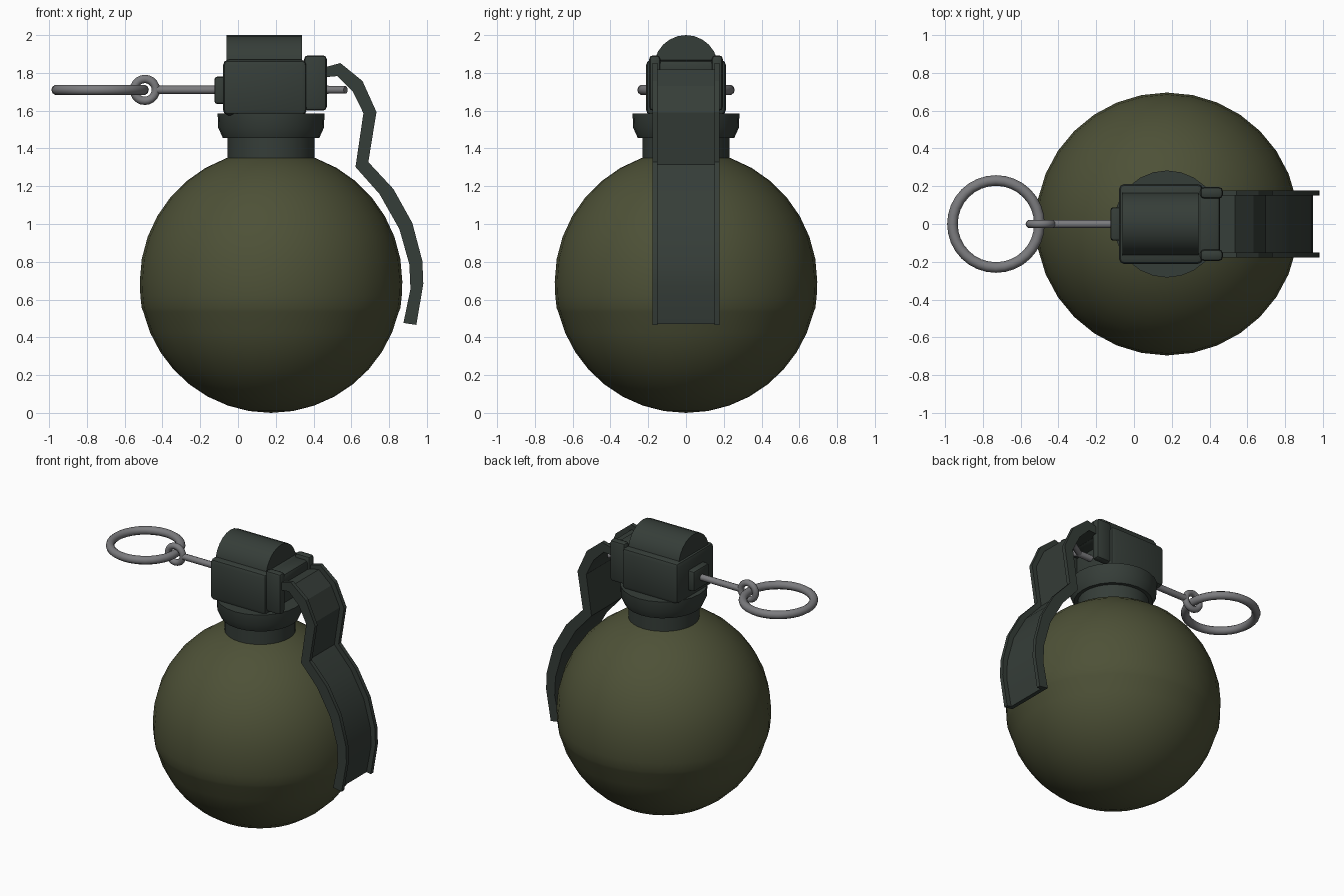
import bpy, bmesh, math
from mathutils import Matrix, Vector

if "Cube" in bpy.data.objects:
    bpy.data.objects.remove(bpy.data.objects["Cube"])

CX = 0.175   # axis of the body
PIN_Z = 1.71


def material(name, rgb):
    m = bpy.data.materials.new(name)
    m.diffuse_color = (*rgb, 1)
    m.use_nodes = True
    m.node_tree.nodes["Principled BSDF"].inputs["Base Color"].default_value = m.diffuse_color
    return m


OLIVE = material("olive_paint", (0.075, 0.082, 0.038))
DARK = material("dark_green_metal", (0.036, 0.047, 0.040))
STEEL = material("steel", (0.20, 0.20, 0.21))


def finish(name, bm, mat, angle=35):
    bmesh.ops.recalc_face_normals(bm, faces=bm.faces)
    me = bpy.data.meshes.new(name)
    bm.to_mesh(me)
    bm.free()
    me.materials.append(mat)
    me.shade_smooth()
    me.set_sharp_from_angle(angle=math.radians(angle))
    ob = bpy.data.objects.new(name, me)
    bpy.context.collection.objects.link(ob)
    return ob


def lathe(name, profile, mat, steps=32):
    """Revolve (radius, z) points about the body axis."""
    bm = bmesh.new()
    vs = [bm.verts.new((CX + r, 0, z)) for r, z in profile]
    es = [bm.edges.new(p) for p in zip(vs, vs[1:])]
    bmesh.ops.spin(bm, geom=vs + es, cent=(CX, 0, 0), axis=(0, 0, 1),
                   angle=math.tau, steps=steps)
    bmesh.ops.remove_doubles(bm, verts=bm.verts, dist=1e-4)
    return finish(name, bm, mat)


def box(name, x, y, z, mat, bevel=0.02):
    bm = bmesh.new()
    size = [b - a for a, b in (x, y, z)]
    mid = [(a + b) / 2 for a, b in (x, y, z)]
    bmesh.ops.create_cube(bm, size=1, matrix=Matrix.Translation(mid) @ Matrix.Diagonal((*size, 1)))
    bmesh.ops.bevel(bm, geom=list(bm.edges), offset=bevel, segments=2,
                    profile=0.5, affect='EDGES')
    return finish(name, bm, mat)


def rod(name, a, b, r, mat, sides=10):
    a, b = Vector(a), Vector(b)
    bm = bmesh.new()
    rot = (b - a).to_track_quat('Z', 'Y').to_matrix().to_4x4()
    bmesh.ops.create_cone(bm, cap_ends=True, segments=sides, radius1=r, radius2=r,
                          depth=(b - a).length,
                          matrix=Matrix.Translation((a + b) / 2) @ rot)
    return finish(name, bm, mat, 45)


def torus(name, loc, major, minor, mat, rot=(0, 0, 0), steps=32):
    bpy.ops.mesh.primitive_torus_add(location=loc, rotation=rot, major_radius=major,
                                     minor_radius=minor, major_segments=steps,
                                     minor_segments=10)
    ob = bpy.context.object
    ob.name = name
    ob.data.materials.append(mat)
    ob.data.shade_smooth()
    return ob


def strip(bm, inner, outer, y0, y1):
    """Solid band between two xz paths, from y0 to y1."""
    rows = []
    for (ax, az), (bx, bz) in zip(inner, outer):
        rows.append([bm.verts.new(p) for p in
                     ((ax, y0, az), (bx, y0, bz), (bx, y1, bz), (ax, y1, az))])
    for p, q in zip(rows, rows[1:]):
        for i in range(4):
            j = (i + 1) % 4
            bm.faces.new((p[i], p[j], q[j], q[i]))
    bm.faces.new(rows[0])
    bm.faces.new(rows[-1])


# Body: upper shell overlapping a slightly smaller lower bowl
R, CZ = 0.695, 0.695
upper = [(R * math.sin(t), CZ + R * math.cos(t))
         for t in (math.pi / 2 * i / 9 for i in range(10))]
lower = [(R * math.sin(t), CZ + R * math.cos(t))
         for t in (1.803 + (math.pi - 1.803) * i / 8 for i in range(9))]
lathe("body", upper + [(0.692, 0.62), (0.685, 0.555)] + lower, OLIVE)

# Neck and collar
lathe("neck", [(0, 1.30), (0.23, 1.30), (0.23, 1.48), (0, 1.48)], DARK)
lathe("collar", [(0, 1.455), (0.255, 1.455), (0.28, 1.51), (0.283, 1.585), (0, 1.585)], DARK, 24)

# Fuse head with rounded top
box("fuse_head", (-0.08, 0.365), (-0.212, 0.212), (1.575, 1.87), DARK, 0.03)
rod("head_top", (-0.06, 0, 1.83), (0.34, 0, 1.83), 0.17, DARK, 24)
box("pin_boss", (-0.125, -0.06), (-0.088, 0.088), (1.635, 1.78), DARK, 0.015)

# Hinge ears and crossbar
for side, s in (("front", -1), ("back", 1)):
    ys = sorted((s * 0.135, s * 0.195))
    box("hinge_ear_" + side, (0.35, 0.47), ys, (1.60, 1.893), DARK, 0.02)
box("hinge_crossbar", (0.34, 0.455), (-0.16, 0.16), (1.77, 1.865), DARK, 0.02)

# Lever: channel with flanges facing outward
outer = [(0.42, 1.82), (0.468, 1.832), (0.542, 1.852), (0.659, 1.757), (0.733, 1.593),
         (0.69, 1.328), (0.823, 1.185), (0.923, 1.005), (0.976, 0.804),
         (0.981, 0.683), (0.944, 0.466)]
inner = [(0.42, 1.775), (0.468, 1.778), (0.526, 1.783), (0.606, 1.704), (0.664, 1.587),
         (0.622, 1.302), (0.749, 1.159), (0.854, 0.974), (0.907, 0.788),
         (0.913, 0.656), (0.876, 0.476)]
middle = [((a + c) / 2, (b + d) / 2) for (a, b), (c, d) in zip(inner, outer)]
bm = bmesh.new()
strip(bm, inner, middle, -0.15, 0.15)
strip(bm, inner, outer, -0.178, -0.15)
strip(bm, inner, outer, 0.15, 0.178)
finish("lever", bm, DARK, 20)

# Safety pin with splayed ends, eye and pull ring
rod("pin", (-0.43, 0, PIN_Z), (0.48, 0, PIN_Z), 0.022, STEEL)
for side, s in (("front", -1), ("back", 1)):
    rod("pin_end_" + side, (0.46, 0, PIN_Z), (0.57, s * 0.07, PIN_Z), 0.02, STEEL)
torus("pin_eye", (-0.493, 0, PIN_Z), 0.058, 0.022, STEEL, (math.pi / 2, 0, 0), 20)
torus("pull_ring", (-0.73, 0, PIN_Z), 0.23, 0.028, STEEL)
